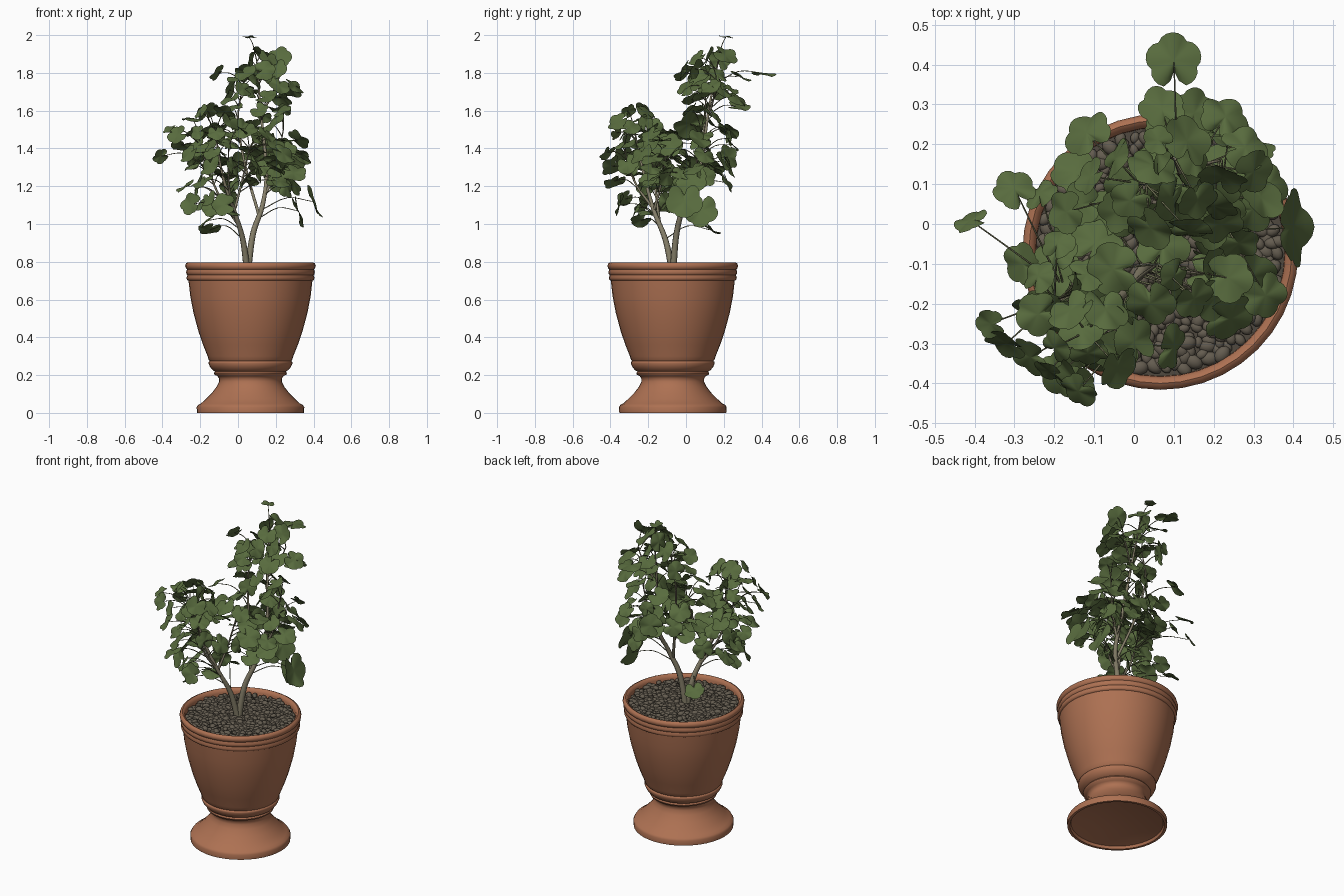
import bpy, bmesh, math, random
from mathutils import Vector, Matrix

if "Cube" in bpy.data.objects:
    bpy.data.objects.remove(bpy.data.objects["Cube"])

random.seed(8)
CX, CY = 0.066, -0.07          # pot axis


def material(name, rgb):
    m = bpy.data.materials.new(name)
    m.diffuse_color = (*rgb, 1)
    m.use_nodes = True
    m.node_tree.nodes["Principled BSDF"].inputs["Base Color"].default_value = m.diffuse_color
    return m


TERRACOTTA = material("terracotta", (0.42, 0.165, 0.085))
LEAF = material("leaf_green", (0.098, 0.148, 0.048))
BARK = material("bark_tan", (0.235, 0.21, 0.14))
PETIOLE = material("petiole_olive", (0.14, 0.145, 0.075))
PEBBLE = material("pebble_brown", (0.128, 0.108, 0.08))
SOIL = material("dark_soil", (0.08, 0.066, 0.05))


def finish(bm, name, mat, angle=180):
    me = bpy.data.meshes.new(name)
    bm.to_mesh(me)
    bm.free()
    ob = bpy.data.objects.new(name, me)
    me.materials.append(mat)
    bpy.context.collection.objects.link(ob)
    bpy.ops.object.select_all(action='DESELECT')
    ob.select_set(True)
    bpy.context.view_layer.objects.active = ob
    bpy.ops.object.shade_smooth_by_angle(angle=math.radians(angle))
    return ob


def lathe(name, profile, mat, steps=40):
    bm = bmesh.new()
    vs = [bm.verts.new((CX + r, CY, z)) for r, z in profile]
    es = [bm.edges.new(p) for p in zip(vs, vs[1:])]
    bmesh.ops.spin(bm, geom=vs + es, cent=(CX, CY, 0), axis=(0, 0, 1),
                   angle=2 * math.pi, steps=steps)
    bmesh.ops.remove_doubles(bm, verts=bm.verts, dist=1e-4)
    bmesh.ops.recalc_face_normals(bm, faces=bm.faces)
    return finish(bm, name, mat, 50)


def tube(bm, pts, r0, r1, sides):
    rings = []
    for i, p in enumerate(pts):
        d = (pts[min(i + 1, len(pts) - 1)] - pts[max(i - 1, 0)]).normalized()
        a = d.cross(Vector((0.31, 0.95, 0.05))).normalized()
        b = d.cross(a)
        r = r0 + (r1 - r0) * i / (len(pts) - 1)
        rings.append([bm.verts.new(p + r * (a * math.cos(t) + b * math.sin(t)))
                      for t in (2 * math.pi * k / sides for k in range(sides))])
    for A, B in zip(rings, rings[1:]):
        for k in range(sides):
            bm.faces.new((A[k], A[k - 1], B[k - 1], B[k]))
    bm.faces.new(rings[-1])


def spline(pts, n=6):
    """Smooth path through the points (Catmull-Rom)."""
    p = [Vector(q) for q in pts]
    p = [2 * p[0] - p[1]] + p + [2 * p[-1] - p[-2]]
    out = []
    for a, b, c, d in zip(p, p[1:], p[2:], p[3:]):
        for k in range(n):
            t = k / n
            out.append(0.5 * (2 * b + (c - a) * t + (2 * a - 5 * b + 4 * c - d) * t * t
                              + (3 * b - a - 3 * c + d) * t ** 3))
    return out + [p[-2]]


# Urn: recessed foot, waisted stem, flared bowl and banded rim
lathe("urn_pot", [
    (0, .045), (.14, .04), (.262, .016), (.268, 0), (.283, 0),
    (.285, .03), (.278, .042), (.262, .05), (.235, .075), (.205, .105), (.178, .14),
    (.166, .165), (.166, .182), (.175, .195), (.19, .202), (.193, .211), (.187, .219),
    (.2, .226), (.214, .243), (.222, .262), (.221, .27), (.215, .274), (.221, .281),
    (.227, .3), (.251, .36), (.275, .43), (.302, .53), (.319, .62), (.328, .7), (.335, .703),
    (.339, .715), (.334, .73), (.339, .735), (.341, .747), (.336, .76), (.341, .764),
    (.346, .778), (.341, .792), (.33, .797), (.319, .791), (.313, .775), (.31, .7)], TERRACOTTA)
lathe("soil", [(0, .757), (.312, .754)], SOIL)

# Pebbles in a spiral-packed layer
bm = bmesh.new()
N = 500
for i in range(N):
    r = 0.302 * math.sqrt((i + .5) / N)
    a = i * 2.39996 + random.uniform(-.03, .03)
    k = random.uniform(.75, 1.3)
    m = (Matrix.Translation((CX + r * math.cos(a), CY + r * math.sin(a),
                             .762 + random.uniform(-.006, .006)))
         @ Matrix.Rotation(random.uniform(0, 6.28), 4, 'Z')
         @ Matrix.Rotation(random.uniform(-.4, .4), 4, 'X')
         @ Matrix.Diagonal((.019 * k, .0145 * k, .012 * k, 1)))
    bmesh.ops.create_icosphere(bm, subdivisions=2, radius=1, matrix=m)
finish(bm, "pebbles", PEBBLE)

# Woody branches: points, start radius, end radius
branches = [
    ([(.05, -.07, .74), (.025, -.11, .92), (-.02, -.17, 1.07), (-.08, -.22, 1.25), (-.12, -.27, 1.48)], .019, .004),
    ([(.05, -.07, .74), (.08, -.05, .95), (.13, -.01, 1.1), (.15, .07, 1.28), (.12, .12, 1.6), (.1, .17, 1.86)], .019, .004),
    ([(0, -.14, 1.0), (-.11, -.16, 1.17), (-.2, -.19, 1.42)], .009, .003),
    ([(-.03, -.18, 1.09), (-.05, -.27, 1.22), (-.05, -.33, 1.4)], .008, .003),
    ([(.14, .02, 1.15), (.2, .05, 1.28), (.24, .08, 1.5)], .009, .003),
    ([(.11, -.03, 1.05), (.04, .05, 1.3), (.0, .1, 1.55), (.03, .1, 1.75)], .009, .003),
    ([(-.02, -.17, 1.07), (.02, -.13, 1.22), (.06, -.1, 1.4)], .008, .003),
    ([(.12, .12, 1.58), (.18, .15, 1.68), (.22, .16, 1.78)], .006, .003),
]
bm = bmesh.new()
nodes = []
for pts, r0, r1 in branches:
    path = spline(pts)
    tube(bm, path, r0, r1, 8)
    nodes += [p for p in path if p.z > .92]
finish(bm, "branches", BARK)

# Outer leaves that set the outline: x, y, z, radius
leaves = [
    (.06, .21, 1.99, .038), (.1, .41, 1.8, .07), (.23, .27, 1.67, .065), (-.12, .23, 1.5, .065),
    (-.3, .09, 1.42, .055), (-.41, .01, 1.36, .045), (.395, -.01, 1.12, .1), (.32, .08, 1.07, .09),
    (.29, .03, 1.23, .085), (-.32, -.3, 1.47, .055), (-.36, -.25, 1.5, .04), (-.19, -.38, 1.23, .06),
    (-.14, -.42, 1.38, .05), (-.04, -.36, 1.54, .06), (.34, .1, 1.37, .065), (-.15, .13, .97, .06),
    (-.16, -.24, 1.02, .055), (-.28, -.1, 1.2, .055), (.3, .13, 1.73, .06), (-.11, .12, 1.8, .05),
    (-.2, -.31, 1.6, .045), (.16, .06, 1.88, .055), (.06, .18, 1.87, .06), (.2, .22, 1.22, .055),
    (.33, -.18, 1.35, .06), (.17, .02, 1.53, .09), (-.04, .03, 1.66, .055), (.2, -.19, 1.42, .06),
    (.1, -.31, 1.32, .06), (.04, -.2, 1.5, .065), (.07, .29, 1.78, .06), (-.17, .03, 1.5, .055),
]
# Leaf clumps: centre, half extents, count
clumps = [
    ((-.15, -.25, 1.42), (.17, .16, .18), 22), ((-.12, -.24, 1.15), (.15, .15, .15), 12),
    ((.04, -.12, 1.35), (.17, .17, .18), 15), ((.12, .13, 1.72), (.17, .16, .18), 23),
    ((.17, .1, 1.4), (.17, .15, .22), 19), ((.26, -.1, 1.32), (.1, .15, .13), 7),
    ((-.1, .02, 1.38), (.14, .13, .16), 8)]
for c, e, n in clumps:
    placed = 0
    for attempt in range(n * 30):
        q = Vector([random.uniform(-1, 1) for _ in range(3)])
        p = [c[k] + e[k] * q[k] for k in range(3)]
        clear = all((Vector(p) - Vector(l[:3])).length > .068 for l in leaves)
        if q.length < 1.1 and clear and placed < n:
            leaves.append((*p, random.uniform(.042, .07)))
            placed += 1

SEG = 30
blades, stalks = bmesh.new(), bmesh.new()
for i, (x, y, z, R) in enumerate(leaves):
    c = Vector((x, y, z))
    base = min(nodes, key=lambda p: (p - c).length + 1.5 * max(0, p.z - c.z + .05))
    out = Vector((x - base.x, y - base.y, 0)).normalized()
    jit = Vector([random.uniform(-1, 1) for _ in range(3)])
    droop = R >= .09 and z < 1.2
    if droop:                                # big leaves hanging at the right
        n = Vector((1, 0, .35)) + jit * .1
    elif z > 1.9 or y > .4:                  # flat leaves at the tips
        n = Vector((.05, .1, 1))
    else:
        n = Vector((0, 0, .65)) + out * .6 + jit * (.35 if i < 32 else .55)
    n.normalize()
    f = Vector((0, 0, -1)) if droop else c - base
    f = (f - n * f.dot(n)).normalized()
    s = n.cross(f)
    wave, cup = random.uniform(0, 6), random.uniform(-.25, .1)
    mid = blades.verts.new(c)
    prev = None
    for rho in (.35, .7, 1):                 # rings of a five-lobed blade
        ring = []
        for k in range(SEG):
            t = 2 * math.pi * k / SEG - math.pi
            lobe = .86 + .16 * abs(math.cos(2.5 * t)) ** .7
            notch = 1 - .6 * math.exp(-((math.pi - abs(t)) / .22) ** 2)
            r = R * rho * lobe * notch
            h = R * rho * rho * (cup + .09 * math.sin(3 * t + wave) + .05 * math.cos(5 * t))
            ring.append(blades.verts.new(c + f * r * math.cos(t) + s * r * math.sin(t) + n * h))
        for k in range(SEG):
            if prev:
                blades.faces.new((prev[k - 1], ring[k - 1], ring[k], prev[k]))
            else:
                blades.faces.new((mid, ring[k - 1], ring[k]))
        prev = ring
    bend = (base + c) / 2 + Vector((0, 0, .15 * (c - base).length))
    tube(stalks, spline([base, bend, c - n * .002], 4), .003, .0017, 5)
finish(blades, "leaves", LEAF)
finish(stalks, "leaf_stalks", PETIOLE)
